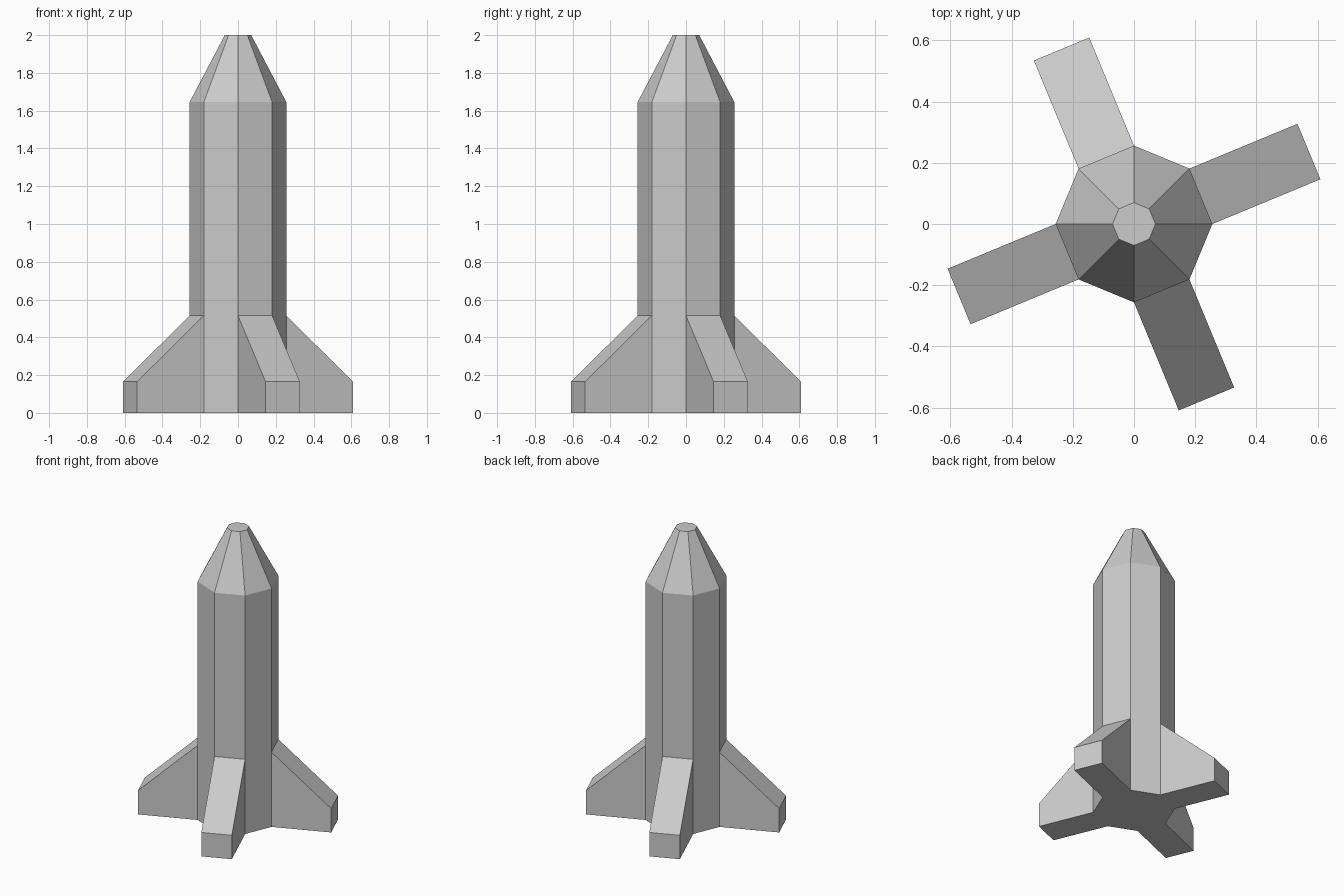
import bpy, bmesh, math
from mathutils import Vector

if "Cube" in bpy.data.objects:
    bpy.data.objects.remove(bpy.data.objects["Cube"])

SIDES = 8
FIN_TOP, FIN_TIP, FIN_REACH = 0.515, 0.165, 0.382

grey = bpy.data.materials.new("light_grey")
grey.diffuse_color = (0.6, 0.6, 0.6, 1)
grey.use_nodes = True
grey.node_tree.nodes["Principled BSDF"].inputs["Base Color"].default_value = grey.diffuse_color

bm = bmesh.new()


def ring(radius, z):
    return [bm.verts.new((radius * math.cos(math.tau * i / SIDES),
                          radius * math.sin(math.tau * i / SIDES), z))
            for i in range(SIDES)]


# Eight-sided hull: base, fin line, shoulder and blunt nose tip
rings = [ring(r, z) for r, z in ((0.256, 0), (0.256, FIN_TOP), (0.256, 1.645), (0.07, 2.0))]
bands = []
for low, high in zip(rings, rings[1:]):
    bands.append([bm.faces.new((low[i], low[(i + 1) % SIDES],
                                high[(i + 1) % SIDES], high[i]))
                  for i in range(SIDES)])
bm.faces.new(rings[-1])
bm.faces.new(rings[0][::-1])

# Four fins: every second lower side pushed outward, its upper edge sloping down
bm.normal_update()
for face in bands[0][::2]:
    outward = Vector(face.normal)
    tip = bmesh.ops.extrude_discrete_faces(bm, faces=[face])["faces"][0]
    for v in tip.verts:
        v.co += outward * FIN_REACH
        if v.co.z > 0.1:
            v.co.z = FIN_TIP

bmesh.ops.recalc_face_normals(bm, faces=bm.faces)
mesh = bpy.data.meshes.new("rocket_hull_with_fins")
bm.to_mesh(mesh)
bm.free()
mesh.materials.append(grey)
rocket = bpy.data.objects.new("rocket_hull_with_fins", mesh)
bpy.context.collection.objects.link(rocket)
